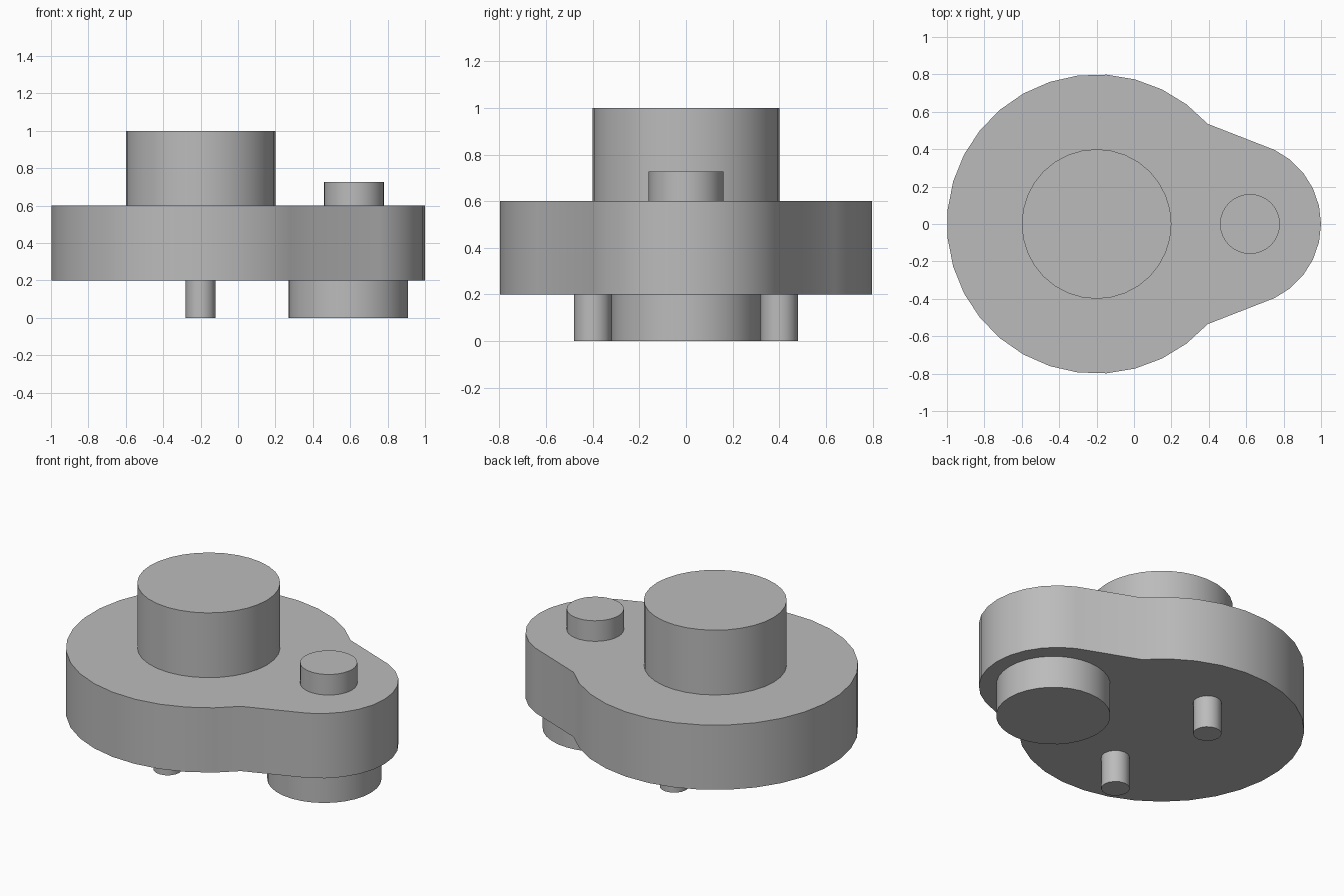
import bpy
from math import sin, cos, radians, pi

cube = bpy.data.objects.get("Cube")
if cube:
    bpy.data.objects.remove(cube, do_unlink=True)

# Single grey finish
grey = bpy.data.materials.new("plain grey")
grey.use_nodes = True
colour = (0.5, 0.5, 0.5, 1)
grey.diffuse_color = colour
grey.node_tree.nodes["Principled BSDF"].inputs["Base Color"].default_value = colour


def arc(cx, radius, start, end, steps):
    """Points on an arc centred on the x axis, angles in degrees."""
    angles = [radians(start + (end - start) * i / steps) for i in range(steps + 1)]
    return [(cx + radius * cos(a), radius * sin(a)) for a in angles]


def finish(obj):
    obj.data.materials.append(grey)
    bpy.ops.object.select_all(action='DESELECT')
    obj.select_set(True)
    bpy.context.view_layer.objects.active = obj
    bpy.ops.object.shade_smooth_by_angle(angle=radians(32))


def prism(name, outline, z0, z1):
    n = len(outline)
    verts = [(x, y, z) for z in (z0, z1) for x, y in outline]
    faces = [tuple(reversed(range(n))), tuple(range(n, 2 * n))]
    faces += [(i, (i + 1) % n, (i + 1) % n + n, i + n) for i in range(n)]
    mesh = bpy.data.meshes.new(name)
    mesh.from_pydata(verts, [], faces)
    obj = bpy.data.objects.new(name, mesh)
    bpy.context.collection.objects.link(obj)
    finish(obj)


def cylinder(name, x, y, radius, z0, z1, sides):
    bpy.ops.mesh.primitive_cylinder_add(
        vertices=sides, radius=radius, depth=z1 - z0, location=(x, y, (z0 + z1) / 2))
    obj = bpy.context.object
    obj.name = name
    finish(obj)


# Pear-shaped plate: large round end joined to a small round lobe
outline = arc(-0.2, 0.8, 42, 318, 25) + arc(0.56, 0.44, -64, 64, 10)
prism("body_plate", outline, 0.2, 0.6)

# Bosses above and below the plate
cylinder("main_boss", -0.2, 0, 0.4, 0.6, 1.0, 32)
cylinder("top_pin", 0.62, 0, 0.16, 0.6, 0.727, 32)
cylinder("lower_boss", 0.59, 0, 0.32, 0, 0.2, 32)
for side, label in ((1, "back"), (-1, "front")):
    cylinder(label + "_lower_pin", -0.2, 0.4 * side, 0.08, 0, 0.2, 16)
